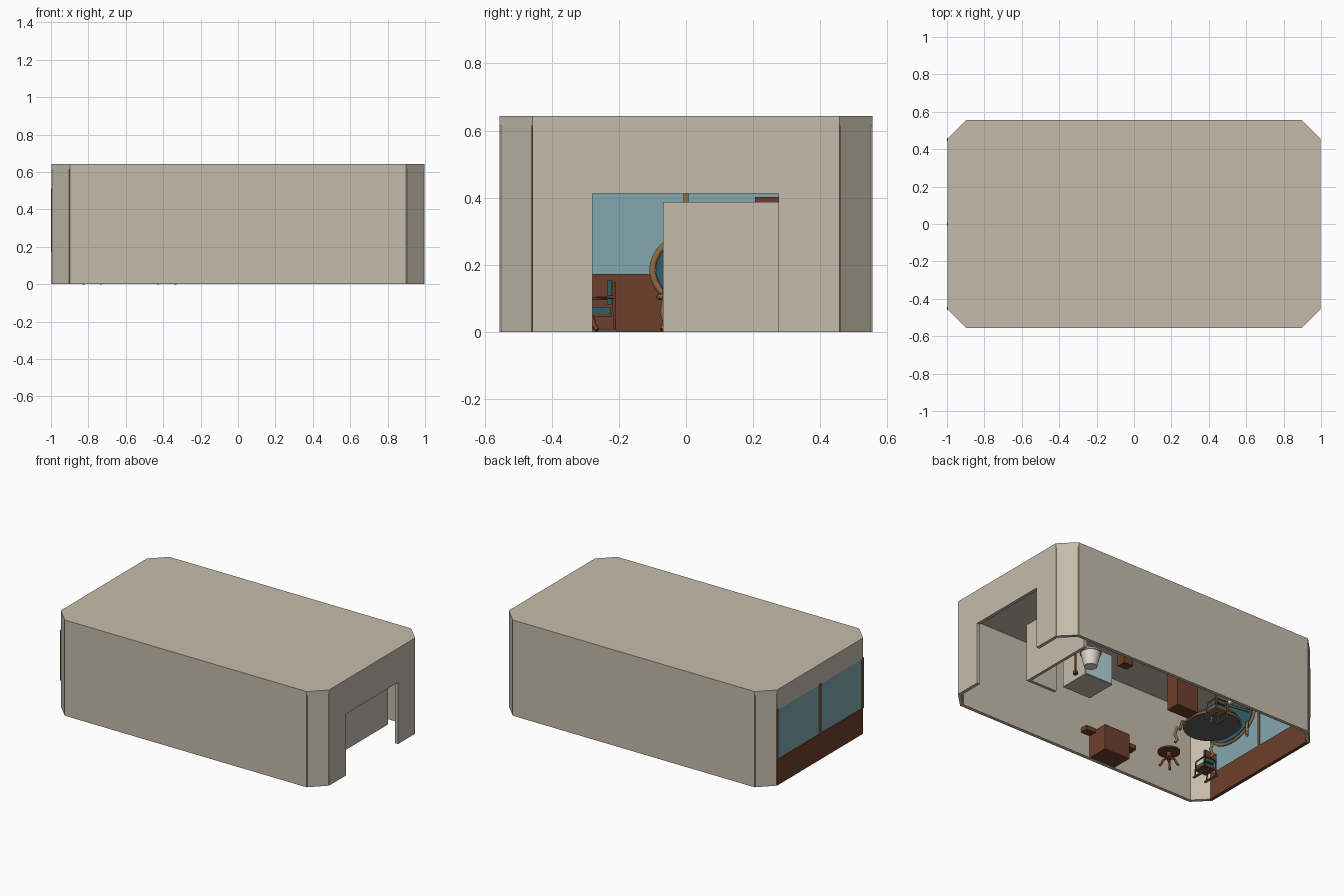
import bpy, bmesh, math
from mathutils import Matrix, Vector

if "Cube" in bpy.data.objects:
    bpy.data.objects.remove(bpy.data.objects["Cube"])

def mat(name, r, g, b):
    m = bpy.data.materials.new(name)
    m.diffuse_color = (r, g, b, 1)
    m.use_nodes = True
    m.node_tree.nodes["Principled BSDF"].inputs["Base Color"].default_value = m.diffuse_color
    return m

PLASTER = mat("plaster", .56, .50, .41)
GLASS = mat("window_blue", .23, .39, .43)
BROWN = mat("dark_wood", .155, .049, .024)
TAN = mat("light_wood", .29, .15, .055)
TEAL = mat("teal_fabric", .03, .11, .14)
GREY = mat("dark_grey", .12, .12, .12)
WHITE = mat("white_ceramic", .70, .67, .60)
PALE = mat("pale_blue", .45, .66, .70)

def finish(bm, name, m):
    bmesh.ops.recalc_face_normals(bm, faces=bm.faces)
    me = bpy.data.meshes.new(name)
    bm.to_mesh(me)
    bm.free()
    me.materials.append(m)
    ob = bpy.data.objects.new(name, me)
    bpy.context.collection.objects.link(ob)
    return ob

def prism(name, pts, z0, z1, m):
    bm = bmesh.new()
    f = bm.faces.new([bm.verts.new((x, y, z0)) for x, y in pts])
    ext = bmesh.ops.extrude_face_region(bm, geom=[f])["geom"]
    bmesh.ops.translate(bm, vec=(0, 0, z1 - z0),
                        verts=[v for v in ext if isinstance(v, bmesh.types.BMVert)])
    return finish(bm, name, m)

def box(name, x0, x1, y0, y1, z0, z1, m):
    return prism(name, [(x0, y0), (x1, y0), (x1, y1), (x0, y1)], z0, z1, m)

def smooth(ob):
    bpy.ops.object.select_all(action='DESELECT')
    ob.select_set(True)
    bpy.context.view_layer.objects.active = ob
    bpy.ops.object.shade_smooth_by_angle()
    return ob

def disc(name, x, y, z0, z1, rx, ry, m, top=1.0, n=32):
    bm = bmesh.new()
    bmesh.ops.create_cone(bm, cap_ends=True, segments=n, radius1=1, radius2=top, depth=z1 - z0,
                          matrix=Matrix.Translation((x, y, (z0 + z1) / 2)) @ Matrix.Diagonal((rx, ry, 1, 1)))
    return smooth(finish(bm, name, m))

def tube(name, pts, r, m, cyclic=False):
    cu = bpy.data.curves.new(name, 'CURVE')
    cu.dimensions = '3D'
    cu.bevel_depth, cu.bevel_resolution, cu.use_fill_caps = r, 1, True
    sp = cu.splines.new('POLY')
    sp.points.add(len(pts) - 1)
    for p, c in zip(sp.points, pts):
        p.co = (*c, 1)
    sp.use_cyclic_u = cyclic
    cu.materials.append(m)
    ob = bpy.data.objects.new(name, cu)
    bpy.context.collection.objects.link(ob)
    return ob

# Room shell: eight-sided roof, open floor
X, Y, C, T, H = .997, .555, .098, .022, .615
xc, yc = X - C, Y - C
prism("roof", [(xc, -Y), (X, -yc), (X, yc), (xc, Y), (-xc, Y), (-X, yc), (-X, -yc), (-xc, -Y)], H, .643, PLASTER)
for s, n in ((-1, "front"), (1, "back")):
    box(n + "_wall", -xc, xc, min(s * Y, s * (Y - T)), max(s * Y, s * (Y - T)), 0, H, PLASTER)
    for t, k in ((-1, "left"), (1, "right")):
        a, b = Vector((t * xc, s * Y)), Vector((t * X, s * yc))
        d = (b - a).normalized() * .005
        i = Vector((-t, -s)).normalized() * T
        prism(f"{n}_{k}_corner_wall", [a + d, b - d, b - d + i, a + d + i], 0, H, PLASTER)

# Right wall with entrance
box("entrance_wall_front", X - T, X, -yc, -.278, 0, H, PLASTER)
box("entrance_wall_back", X - T, X, .275, yc, 0, H, PLASTER)
box("entrance_lintel", X - T, X, -.278, .275, .413, H, PLASTER)

# Left wall: wainscot, window, header and posts
box("wainscot", -X, -X + T, -yc, yc, 0, .173, BROWN)
box("window_glass", -X + .004, -X + .014, -yc, yc, .173, .505, GLASS)
box("window_header", -X, -X + T, -yc, yc, .505, H, PLASTER)
for y in (-.452, 0, .452):
    box("window_post", -1, -X + T, y - .008, y + .008, .173, .512, TAN)

# Screen partition behind the entrance
box("screen_wall", .765, .785, -.068, .47, 0, .387, PLASTER)
box("screen_return", .568, .765, -.068, -.048, 0, .387, PLASTER)

# Counter with a pale side panel, basin, pole and small chest
box("counter", .36, .57, .015, .222, 0, .2, PLASTER)
box("counter_panel", .362, .568, .222, .227, .004, .2, PALE)
disc("basin", .60, .31, .0, .09, .04, .04, WHITE, 1.5)
disc("basin_rim", .60, .31, .09, .10, .066, .066, WHITE)
disc("pole", .61, .18, .02, .16, .005, .005, BROWN, n=12)
disc("pole_base", .61, .18, 0, .02, .014, .014, BROWN, n=12)
box("small_chest", .41, .48, .42, .48, 0, .08, BROWN)

# Wooden cabinet and the fireplace box by the front wall
box("tall_cabinet", -.25, -.09, .205, .30, 0, .403, BROWN)
box("hearth_box", -.29, -.10, -.533, -.39, 0, .17, BROWN)
box("mantel_shelf", -.42, -.03, -.533, -.48, .15, .18, BROWN)

# Settee with an oval back
cx, cy = -.53, .10
disc("settee_seat", cx, cy, .095, .115, .16, .18, GREY, n=40)
disc("settee_cushion", cx, cy, .115, .135, .15, .17, TEAL, n=40)
ring = [(math.cos(i * math.pi / 20), math.sin(i * math.pi / 20)) for i in range(40)]
tube("settee_apron", [(cx + .16 * c, cy + .18 * s, .105) for c, s in ring], .009, TAN, True)
tube("settee_back_frame", [(-.69, cy + .2 * c, .185 + .13 * s) for c, s in ring], .011, TAN, True)
back = disc("settee_back", 0, 0, -.008, .008, .12, .19, TEAL, n=40)
back.matrix_world = Matrix.Translation((-.69, cy, .185)) @ Matrix.Rotation(math.pi / 2, 4, 'Y')
for s in (-1, 1):
    y = cy + s * .16
    tube("settee_arm", [(-.69, y, .19), (-.55, y, .175), (-.43, y, .165), (-.41, y, .10)], .009, TAN)
    for x in (-.39, -.67):
        tube("settee_leg", [(x, y, .11), (x + .012, y + s * .01, .06), (x, y, .025), (x + .01, y + s * .01, .006)],
             .009, TAN)

def chair(name, x, y, ang, wood):
    # Padded chair facing local -y
    M = Matrix.Translation((x, y, 0)) @ Matrix.Rotation(ang, 4, 'Z')
    parts = [box(name + "_seat", -.045, .045, -.045, .045, .045, .056, wood),
             box(name + "_cushion", -.042, .042, -.045, .04, .056, .075, TEAL),
             box(name + "_back_pad", -.038, .038, .03, .044, .082, .155, TEAL),
             box(name + "_back_rail", -.045, .045, .046, .054, .105, .15, wood)]
    for s in (-1, 1):
        parts += [tube(name + "_back_post", [(s * .042, .052, .0), (s * .042, .05, .15)], .005, wood),
                  tube(name + "_arm", [(s * .046, .05, .105), (s * .046, -.03, .1), (s * .046, -.04, .0)], .005, wood),
                  box(name + "_foot", s * .044 - .007, s * .044 + .007, -.055, .06, 0, .008, GREY)]
    for p in parts:
        p.matrix_world = M @ p.matrix_world

chair("window_chair", -.78, -.265, 0, BROWN)
chair("side_chair", -.38, .32, 0, TAN)

# Small round table on splayed legs
disc("round_table_top", -.53, -.305, .095, .105, .068, .068, BROWN)
disc("round_table_stem", -.53, -.305, .05, .095, .015, .015, BROWN, n=16)
for k in range(4):
    a = math.pi / 4 + k * math.pi / 2
    tube("round_table_leg", [(-.53 + r * math.cos(a), -.305 + r * math.sin(a), z)
                             for r, z in ((.01, .06), (.035, .045), (.045, .02), (.058, .006))], .007, BROWN)
